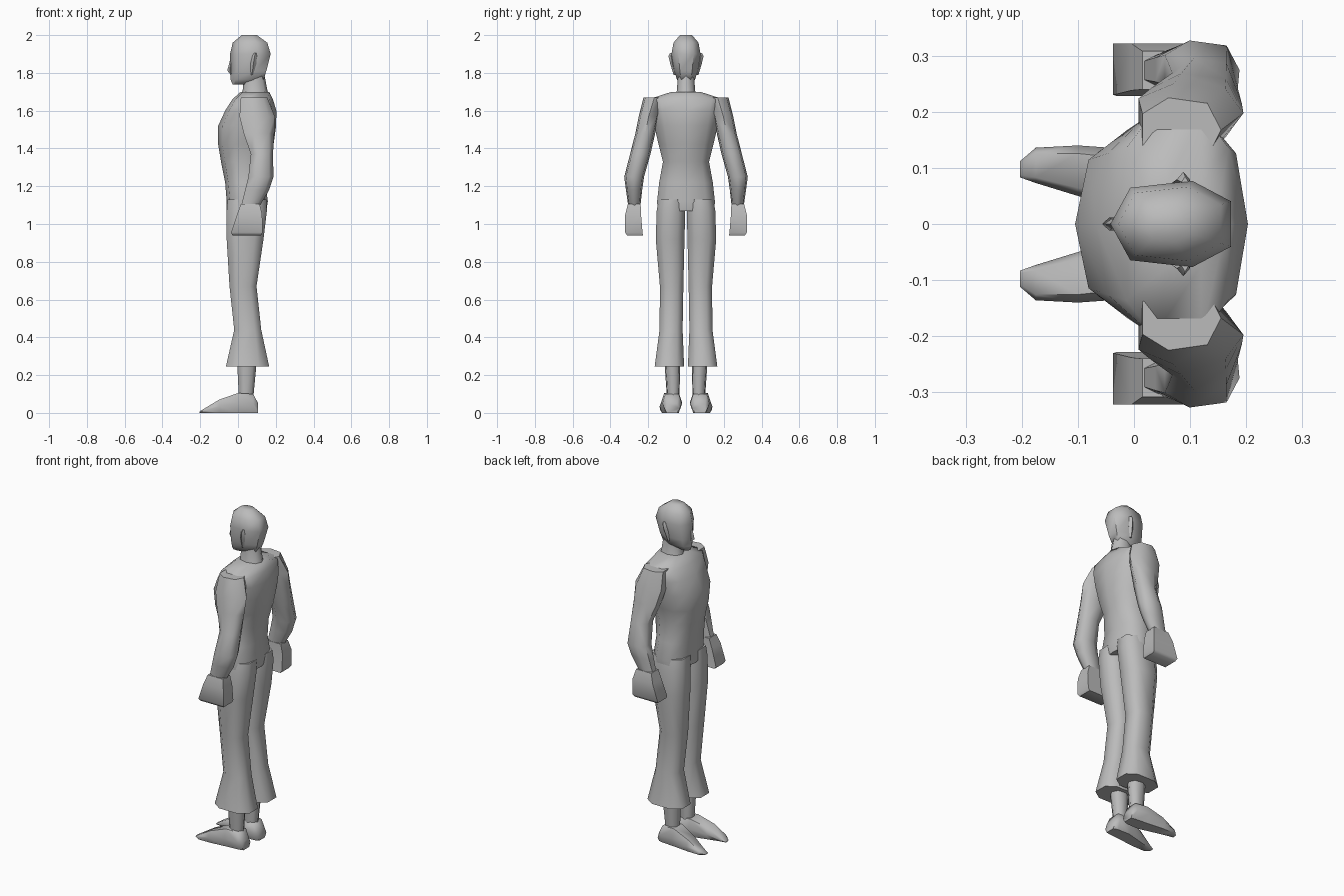
import bpy, bmesh, math

grey = bpy.data.materials.new("plain_grey")
grey.diffuse_color = (0.5, 0.5, 0.5, 1)


def loft(name, rings, n=8, power=0.85, offset=0.0, axis="z", mirror=False):
    """Skin closed rings (position, a0, a1, b0, b1); each ring fills its bounds."""
    angles = [offset + 2 * math.pi * i / n for i in range(n)]

    def unit(values):
        soft = [math.copysign(abs(v) ** power, v) if abs(v) > 1e-6 else 0 for v in values]
        lo, hi = min(soft), max(soft)
        return [(v - lo) / (hi - lo) for v in soft]

    us = unit([math.cos(a) for a in angles])
    vs = unit([math.sin(a) for a in angles])
    bm = bmesh.new()
    loops = []
    for p, a0, a1, b0, b1 in rings:
        loop = []
        for u, v in zip(us, vs):
            a, b = a0 + (a1 - a0) * u, b0 + (b1 - b0) * v
            loop.append(bm.verts.new((a, b, p) if axis == "z" else (p, a, b)))
        loops.append(loop)
    for low, high in zip(loops, loops[1:]):
        for i in range(n):
            j = (i + 1) % n
            bm.faces.new((low[i], low[j], high[j], high[i]))
    bm.faces.new(loops[0])
    bm.faces.new(loops[-1])
    bmesh.ops.recalc_face_normals(bm, faces=bm.faces)
    mesh = bpy.data.meshes.new(name)
    bm.to_mesh(mesh)
    bm.free()
    mesh.materials.append(grey)
    obj = bpy.data.objects.new(name, mesh)
    bpy.context.collection.objects.link(obj)
    bpy.ops.object.select_all(action="DESELECT")
    obj.select_set(True)
    bpy.context.view_layer.objects.active = obj
    bpy.ops.object.shade_smooth_by_angle(angle=math.radians(60))
    if mirror:
        mod = obj.modifiers.new("mirror", "MIRROR")
        mod.use_axis = (False, True, False)
    return obj


def centred(rows):
    """Rings symmetric in y, given as (z, front, back, half width)."""
    return [(z, x0, x1, -h, h) for z, x0, x1, h in rows]


# Torso with hips, waist, chest and sloping shoulders
loft("torso", centred([
    (1.07, -0.06, 0.15, 0.150),
    (1.12, -0.06, 0.158, 0.153),
    (1.22, -0.068, 0.145, 0.142),
    (1.33, -0.09, 0.165, 0.122),
    (1.42, -0.105, 0.188, 0.145),
    (1.52, -0.105, 0.202, 0.168),
    (1.60, -0.068, 0.203, 0.185),
    (1.66, -0.03, 0.185, 0.200),
    (1.70, 0.015, 0.165, 0.075),
]), n=10, power=0.8)

# Neck
loft("neck", centred([
    (1.66, 0.01, 0.17, 0.065),
    (1.71, 0.025, 0.155, 0.047),
    (1.79, 0.03, 0.14, 0.045),
]), n=8)

# Head, pointed at the face and flat behind
loft("head", centred([
    (1.738, -0.028, 0.03, 0.022),
    (1.765, -0.04, 0.135, 0.048),
    (1.81, -0.042, 0.15, 0.062),
    (1.90, -0.042, 0.173, 0.077),
    (1.96, -0.028, 0.155, 0.066),
    (2.00, 0.02, 0.10, 0.032),
]), n=7, power=0.8, offset=math.pi)

# Nose
loft("nose", centred([
    (1.795, -0.042, -0.03, 0.012),
    (1.812, -0.057, -0.03, 0.012),
    (1.865, -0.043, -0.03, 0.006),
]), n=4, offset=math.pi)

# Ears
loft("ears", [
    (1.79, 0.068, 0.08, 0.05, 0.066),
    (1.85, 0.066, 0.098, 0.06, 0.084),
    (1.89, 0.076, 0.10, 0.065, 0.093),
    (1.905, 0.085, 0.097, 0.065, 0.085),
], n=4, mirror=True)

# Sleeved arms, shoulder to wrist
loft("arms", [
    (1.67, 0.015, 0.155, 0.11, 0.225),
    (1.57, 0.008, 0.195, 0.145, 0.25),
    (1.48, 0.03, 0.192, 0.163, 0.268),
    (1.37, 0.068, 0.185, 0.188, 0.296),
    (1.25, 0.055, 0.188, 0.222, 0.327),
    (1.18, 0.038, 0.165, 0.232, 0.318),
    (1.09, 0.015, 0.112, 0.242, 0.305),
], n=7, mirror=True)

# Closed, mitten-like hands
loft("hands", [
    (1.105, 0.015, 0.115, 0.24, 0.308),
    (1.05, -0.005, 0.128, 0.238, 0.322),
    (0.955, -0.037, 0.13, 0.23, 0.322),
    (0.94, -0.03, 0.122, 0.228, 0.312),
], n=4, offset=math.pi / 4, mirror=True)

# Trouser legs flaring to the hem
loft("trouser_legs", [
    (1.13, -0.055, 0.15, 0.004, 0.145),
    (1.07, -0.06, 0.153, 0.004, 0.155),
    (0.92, -0.06, 0.135, 0.008, 0.160),
    (0.67, -0.045, 0.098, 0.014, 0.138),
    (0.44, -0.02, 0.123, 0.018, 0.140),
    (0.245, -0.064, 0.165, 0.010, 0.166),
], n=8, power=0.75, offset=math.pi / 8, mirror=True)

# Ankles
loft("ankles", [
    (0.28, -0.005, 0.10, 0.03, 0.115),
    (0.07, 0.005, 0.08, 0.035, 0.10),
], n=7, mirror=True)

# Shoes with thin, outward-pointing toes
loft("shoes", [
    (0.107, 0.035, 0.115, 0.0, 0.05),
    (0.08, 0.022, 0.125, 0.0, 0.10),
    (0.0, 0.02, 0.133, 0.0, 0.105),
    (-0.10, 0.05, 0.14, 0.0, 0.07),
    (-0.175, 0.073, 0.136, 0.0, 0.025),
    (-0.203, 0.083, 0.112, 0.0, 0.008),
], n=6, power=0.55, axis="x", mirror=True)
